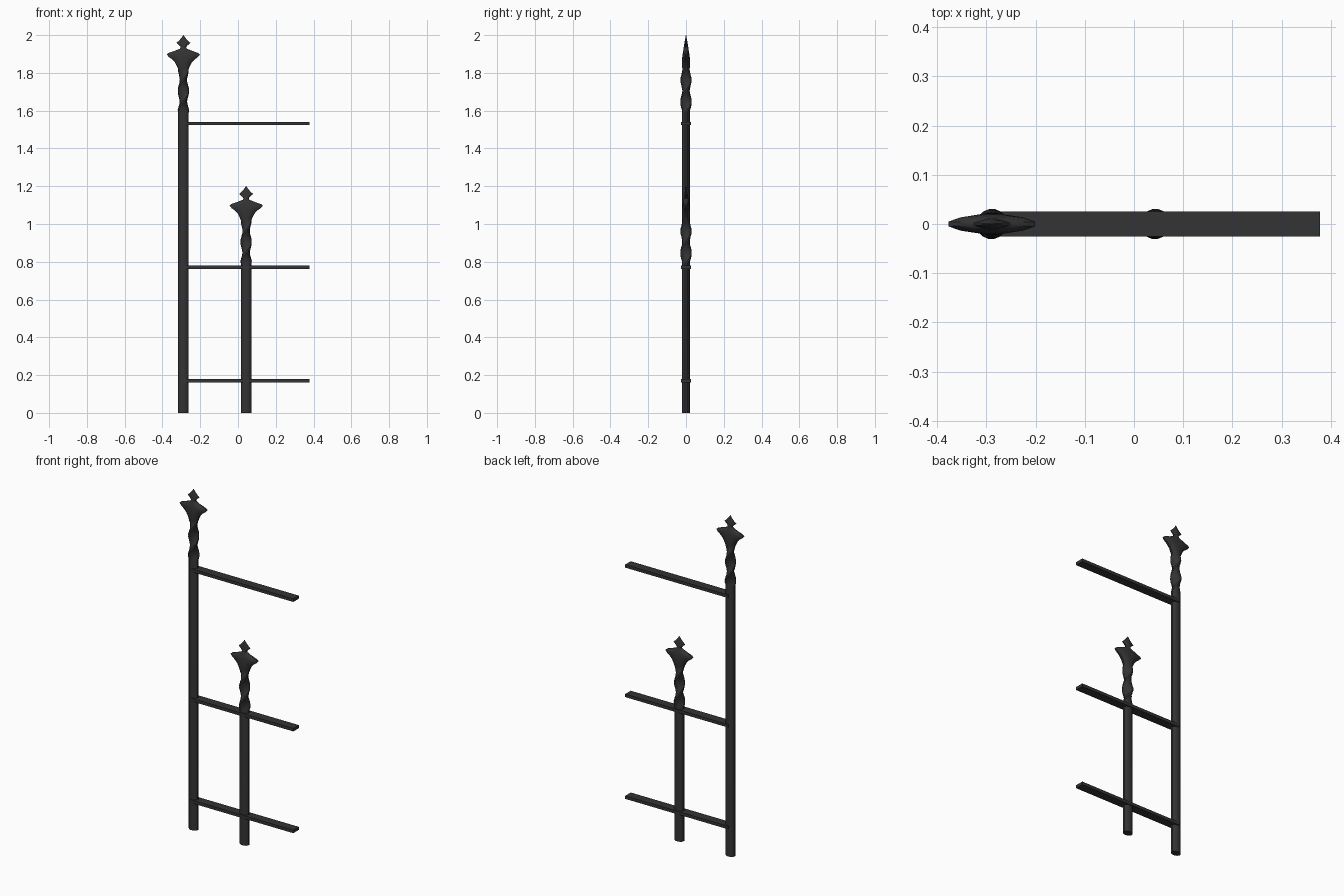
import bpy, bmesh, math

if "Cube" in bpy.data.objects:
    bpy.data.objects.remove(bpy.data.objects["Cube"])

iron = bpy.data.materials.new("dark_iron")
iron.diffuse_color = (0.033, 0.033, 0.033, 1)
iron.use_nodes = True
iron.node_tree.nodes["Principled BSDF"].inputs["Base Color"].default_value = iron.diffuse_color
SIDES = 12


def ring(bm, cx, z, rx, ry, turn=0.0):
    """Blunt-ended oval cross-section, turned about the post axis."""
    verts = []
    for i in range(SIDES):
        a = 2 * math.pi * (i + 0.5) / SIDES
        x, y = rx * math.cos(a) / 0.966, ry * math.sin(a) / 0.966
        verts.append(bm.verts.new((cx + x * math.cos(turn) - y * math.sin(turn),
                                   x * math.sin(turn) + y * math.cos(turn), z)))
    return verts


def post(name, cx, height):
    # plain shaft
    sections = [(0, 0.028, 0.021, 0), (height - 0.41, 0.028, 0.021, 0)]
    # twisted neck
    for i in range(1, 17):
        t = i / 16
        sections.append((height - 0.41 + 0.23 * t, 0.031 - 0.003 * t,
                         0.020 - 0.001 * t, 2 * math.pi * t))
    # flared collar and diamond tip: drop below the top, half width, half depth
    for drop, rx, ry in [(0.165, 0.034, 0.021), (0.145, 0.044, 0.022),
                         (0.128, 0.060, 0.021), (0.117, 0.076, 0.020),
                         (0.103, 0.088, 0.018), (0.095, 0.080, 0.017),
                         (0.083, 0.045, 0.015), (0.072, 0.018, 0.013),
                         (0.064, 0.014, 0.012), (0.056, 0.020, 0.011),
                         (0.041, 0.037, 0.008), (0.028, 0.022, 0.006),
                         (0.012, 0.009, 0.003), (0.0, 0.001, 0.001)]:
        sections.append((height - drop, rx, ry, 0))
    bm = bmesh.new()
    rings = [ring(bm, cx, *s) for s in sections]
    for a, b in zip(rings, rings[1:]):
        for i in range(SIDES):
            j = (i + 1) % SIDES
            bm.faces.new((a[i], a[j], b[j], b[i]))
    bm.faces.new(rings[0][::-1])
    bm.faces.new(rings[-1])
    finish(bm, name)


def rail(name, z):
    bm = bmesh.new()
    bmesh.ops.create_cube(bm, size=1)
    for v in bm.verts:
        v.co = (0.0435 + v.co.x * 0.669, v.co.y * 0.051, z + v.co.z * 0.018)
    finish(bm, name)


def finish(bm, name):
    mesh = bpy.data.meshes.new(name)
    bm.to_mesh(mesh)
    bm.free()
    mesh.materials.append(iron)
    obj = bpy.data.objects.new(name, mesh)
    bpy.context.collection.objects.link(obj)
    bpy.ops.object.select_all(action='DESELECT')
    obj.select_set(True)
    bpy.context.view_layer.objects.active = obj
    bpy.ops.object.shade_smooth_by_angle(angle=math.radians(35))


# posts
post("tall_post", -0.289, 2.0)
post("short_post", 0.043, 1.2)

# rails
for name, z in (("bottom_rail", 0.171), ("middle_rail", 0.77), ("top_rail", 1.532)):
    rail(name, z)
